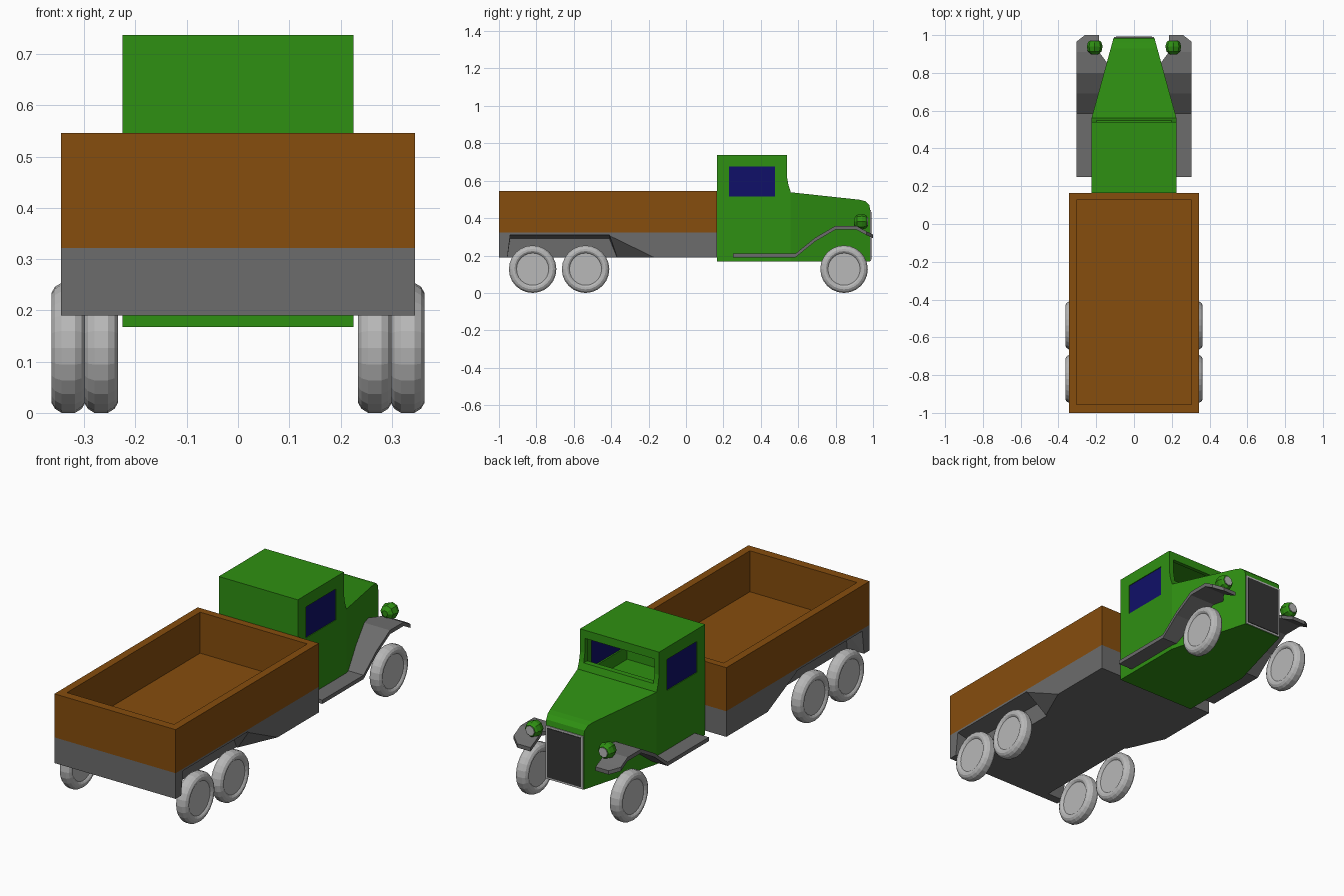
import bpy, bmesh, math
from mathutils import Vector

if "Cube" in bpy.data.objects:
    bpy.data.objects.remove(bpy.data.objects["Cube"])


def material(name, rgb):
    m = bpy.data.materials.new(name)
    m.diffuse_color = (*rgb, 1)
    m.use_nodes = True
    m.node_tree.nodes["Principled BSDF"].inputs["Base Color"].default_value = m.diffuse_color
    return m


GREEN = material("green paint", (0.028, 0.28, 0.006))
BROWN = material("brown wood", (0.24, 0.075, 0.004))
GRAY = material("chassis gray", (0.15, 0.15, 0.15))
LIGHT = material("light gray", (0.48, 0.48, 0.48))
NAVY = material("navy glass", (0.005, 0.005, 0.14))
DARK = material("grille dark", (0.035, 0.035, 0.035))


def make(name, verts, faces, mat, triangulate=False):
    me = bpy.data.meshes.new(name)
    me.from_pydata(verts, [], faces)
    bm = bmesh.new()
    bm.from_mesh(me)
    if triangulate:
        bmesh.ops.triangulate(bm, faces=bm.faces[:])
    bmesh.ops.recalc_face_normals(bm, faces=bm.faces[:])
    bm.to_mesh(me)
    bm.free()
    me.materials.append(mat)
    ob = bpy.data.objects.new(name, me)
    bpy.context.collection.objects.link(ob)
    return ob


def loft(name, rings, mat, triangulate=False):
    """Join equal-length closed rings and cap both ends."""
    n = len(rings[0])
    verts = [v for r in rings for v in r]
    faces = [(i * n + j, i * n + (j + 1) % n, (i + 1) * n + (j + 1) % n, (i + 1) * n + j)
             for i in range(len(rings) - 1) for j in range(n)]
    faces += [tuple(range(n))[::-1], tuple(range(len(verts) - n, len(verts)))]
    return make(name, verts, faces, mat, triangulate)


def box(name, x0, x1, y0, y1, z0, z1, mat):
    return loft(name, [[(x0, y0, z), (x1, y0, z), (x1, y1, z), (x0, y1, z)] for z in (z0, z1)], mat)


def across(name, profile, width, mat):
    """Side profile (y, z) spanned across x, half width given as a function of y."""
    return loft(name, [[(s * width(y), y, z) for y, z in profile] for s in (-1, 1)], mat)


def lathe(name, profile, n, centre, axis, mat):
    """Rings of (offset, radius) about the x or y axis."""
    rings = []
    for o, r in profile:
        ring = []
        for k in range(n):
            a = 2 * math.pi * k / n
            c, s = r * math.sin(a), -r * math.cos(a)
            ring.append(Vector(centre) + Vector((o, c, s) if axis == "x" else (c, o, s)))
        rings.append(ring)
    return loft(name, rings, mat)


def cut(ob, cutter):
    mod = ob.modifiers.new("cut", 'BOOLEAN')
    mod.operation = 'DIFFERENCE'
    mod.solver = 'EXACT'
    mod.object = cutter
    bpy.context.view_layer.objects.active = ob
    bpy.ops.object.modifier_apply(modifier=mod.name)
    bpy.data.objects.remove(cutter)


# cargo bed, open at the top
bed = box("cargo_bed", -0.345, 0.345, -1, 0.165, 0.322, 0.546, BROWN)
cut(bed, box("cutter", -0.305, 0.305, -0.955, 0.128, 0.335, 0.7, BROWN))

# chassis with a wheel recess on each side
chassis = box("chassis", -0.345, 0.345, -1, 0.165, 0.19, 0.322, GRAY)
outer = [(-0.956, 0.18), (-0.94, 0.312), (-0.41, 0.312), (-0.139, 0.18)]
inner = [(-0.956, 0.18), (-0.94, 0.29), (-0.41, 0.29), (-0.365, 0.18)]
for s in (-1, 1):
    cut(chassis, loft("cutter", [[(s * x, y, z) for y, z in p]
                                 for x, p in ((0.25, inner), (0.35, outer))], GRAY, True))

# cab, hollow, with windscreen and side window openings
cab = across("cab", [(0.165, 0.168), (0.165, 0.737), (0.54, 0.737), (0.54, 0.62),
                     (0.548, 0.575), (0.56, 0.54), (0.56, 0.168)], lambda y: 0.225, GREEN)
cut(cab, box("cutter", -0.205, 0.205, 0.185, 0.52, 0.45, 0.717, GREEN))
cut(cab, box("cutter", -0.198, 0.198, 0.50, 0.62, 0.572, 0.695, GREEN))
cut(cab, box("cutter", -0.3, 0.3, 0.23, 0.475, 0.515, 0.675, GREEN))

# tapered hood
across("hood", [(0.56, 0.168), (0.56, 0.538), (0.93, 0.498), (0.96, 0.49), (0.98, 0.47),
                (0.985, 0.445), (0.985, 0.168)],
       lambda y: 0.225 - 0.117 * (y - 0.56) / 0.425, GREEN)

# radiator grille in its frame
box("grille_frame", -0.106, 0.106, 0.984, 0.989, 0.17, 0.443, LIGHT)
box("grille", -0.096, 0.096, 0.986, 0.992, 0.18, 0.433, DARK)

# half of the tyre cross-section: (offset, radius)
half = [(-0.024, 0.086), (-0.028, 0.09), (-0.0325, 0.097), (-0.0325, 0.108),
        (-0.026, 0.119), (-0.013, 0.127)]
tyre = half + [(-o, r) for o, r in reversed(half)]
# fender stations: y, z, inner x, outer x
stations = [(0.25, 0.2, 0.2, 0.305), (0.585, 0.2, 0.2, 0.305), (0.69, 0.285, 0.175, 0.305),
            (0.80, 0.349, 0.15, 0.305), (0.85, 0.349, 0.14, 0.305), (0.91, 0.349, 0.185, 0.305),
            (0.965, 0.319, 0.185, 0.305), (1.0, 0.302, 0.185, 0.26)]

for s, side in ((-1, "left"), (1, "right")):
    # side window glass
    a, b = sorted((s * 0.213, s * 0.221))
    box(side + "_window", a, b, 0.23, 0.475, 0.515, 0.675, NAVY)
    # wheels
    for label, x, y in (("rear", 0.331, -0.82), ("middle", 0.331, -0.537), ("front", 0.267, 0.845)):
        lathe(f"{side}_{label}_wheel", tyre, 24, (s * x, y, 0.127), "x", LIGHT)
    # running board and fender in one strip
    loft(side + "_fender", [[(s * i, y, z + 0.01), (s * o, y, z + 0.01),
                             (s * o, y, z - 0.01), (s * i, y, z - 0.01)]
                            for y, z, i, o in stations], GRAY)
    # headlight and lens
    c = (s * 0.208, 0.935, 0.381)
    lathe(side + "_headlight", [(-0.038, 0.016), (-0.022, 0.036), (0.005, 0.042), (0.026, 0.036),
                                (0.034, 0.028)], 8, c, "y", GREEN)
    lathe(side + "_headlight_lens", [(0.03, 0.025), (0.037, 0.025)], 8, c, "y", LIGHT)
